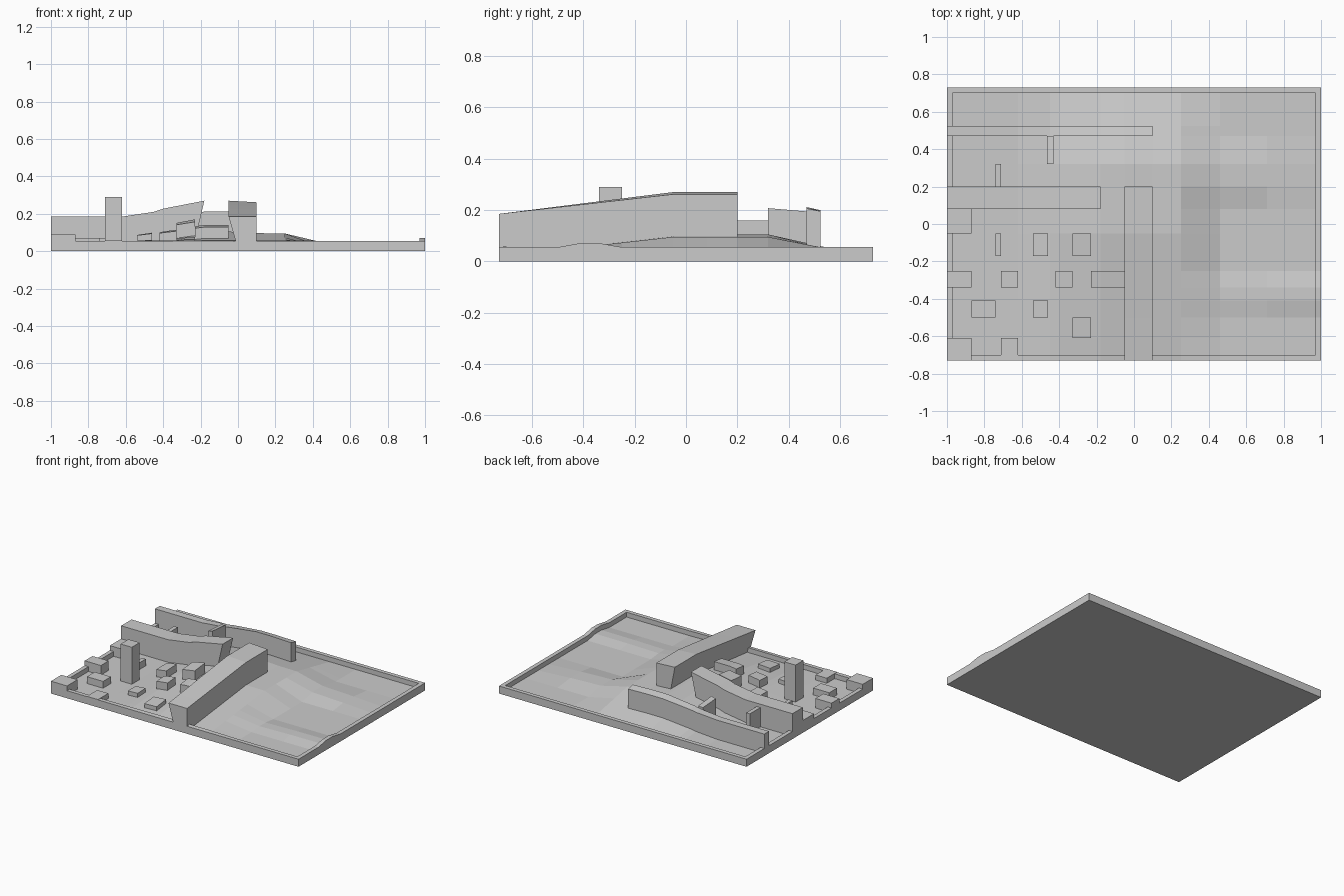
import bpy, bmesh

if "Cube" in bpy.data.objects:
    bpy.data.objects.remove(bpy.data.objects["Cube"])

# Grid lines shared by terrain and buildings
XS = [-.97, -.62, -.45, -.4, -.18, -.05, .1, .25, .46, .71, .97]
YS = [-.7, -.61, -.5, -.41, -.34, -.25, -.05, .08, .2, .32, .47, .525, .7]


def prof(t, pts):
    """Piecewise linear profile."""
    if t <= pts[0][0]:
        return pts[0][1]
    for (a, u), (b, v) in zip(pts, pts[1:]):
        if t <= b:
            return u + (v - u) * (t - a) / (b - a)
    return pts[-1][1]


def ground(x, y):
    """Central hill plus two low ridges on the right."""
    hill = (prof(x, [(-.62, 0), (-.45, .3), (-.4, .5), (-.18, 1), (-.05, 1), (.1, .9), (.25, .88), (.46, 0)])
            * prof(y, [(-.73, 0), (-.05, 1), (.32, 1), (.7, 0)]))
    r1 = (prof(x, [(.25, 0), (.46, 1), (.71, .6), (.97, 0)])
          * prof(y, [(.08, 0), (.2, 1), (.32, 1), (.47, 0)]))
    r2 = (prof(x, [(.25, 0), (.46, .6), (.71, .9), (.97, 1)])
          * prof(y, [(-.5, 0), (-.41, 1), (-.34, 1), (-.25, 0)]))
    return .02 + .085 * hill + .025 * r1 + .016 * r2


def block(name, x0, x1, y0, y1, h, z0=.01, in_left=0, in_right=0):
    """Solid whose top follows the ground at height h; feet may be drawn in."""
    xs = [x0] + [x for x in XS if x0 + .005 < x < x1 - .005] + [x1]
    ys = [y0] + [y for y in YS if y0 + .005 < y < y1 - .005] + [y1]
    bm = bmesh.new()

    def foot(x):
        return x + in_left if x == x0 else x - in_right if x == x1 else x

    top = [[bm.verts.new((x, y, ground(x, y) + h)) for y in ys] for x in xs]
    bot = [[bm.verts.new((foot(x), y, z0)) for y in ys] for x in xs]
    for i in range(len(xs) - 1):
        for j in range(len(ys) - 1):
            for g in (top, bot):
                bm.faces.new((g[i][j], g[i + 1][j], g[i + 1][j + 1], g[i][j + 1]))
        for j in (0, -1):
            bm.faces.new((top[i][j], top[i + 1][j], bot[i + 1][j], bot[i][j]))
    for j in range(len(ys) - 1):
        for i in (0, -1):
            bm.faces.new((top[i][j], top[i][j + 1], bot[i][j + 1], bot[i][j]))
    bmesh.ops.recalc_face_normals(bm, faces=bm.faces)
    me = bpy.data.meshes.new(name)
    bm.to_mesh(me)
    bm.free()
    ob = bpy.data.objects.new(name, me)
    bpy.context.collection.objects.link(ob)
    return ob


# Terrain tray and its raised rim
block("terrain", -.97, .97, -.7, .7, 0, z0=0)
block("rim_front", -1, 1, -.73, -.7, .035, z0=0)
block("rim_back", -1, 1, .7, .73, .035, z0=0)
block("rim_left", -1, -.97, -.7, .7, .035, z0=0)
block("rim_right", .97, 1, -.7, .7, .035, z0=0)

# Long wall buildings
block("long_wall_front", -.05, .1, -.73, .2, .165, in_left=.05)
block("long_wall_middle", -1, -.18, .08, .2, .165, in_right=.06)
block("long_wall_back", -1, .1, .47, .525, .14)
block("cross_wall", -.465, -.43, .32, .47, .155)

# Tower and thin slabs
block("tower", -.71, -.62, -.34, -.25, .27)
block("slab_back", -.74, -.71, .2, .32, .14)
block("slab_front", -.74, -.71, -.17, -.05, .05)

# Small houses: x0, x1, y0, y1, height
houses = [
    (-1, -.87, -.05, .08, .07), (-1, -.87, -.34, -.25, .07), (-1, -.87, -.73, -.61, .07),
    (-.87, -.74, -.5, -.41, .05), (-.71, -.62, -.73, -.61, .037),
    (-.54, -.46, -.17, -.05, .055), (-.54, -.46, -.5, -.41, .03),
    (-.42, -.33, -.34, -.25, .055), (-.33, -.23, -.17, -.05, .075),
    (-.33, -.23, -.61, -.5, .03), (-.23, -.05, -.34, -.25, .06),
]
for n, (a, b, c, d, h) in enumerate(houses):
    block(f"house_{n + 1}", a, b, c, d, h)
